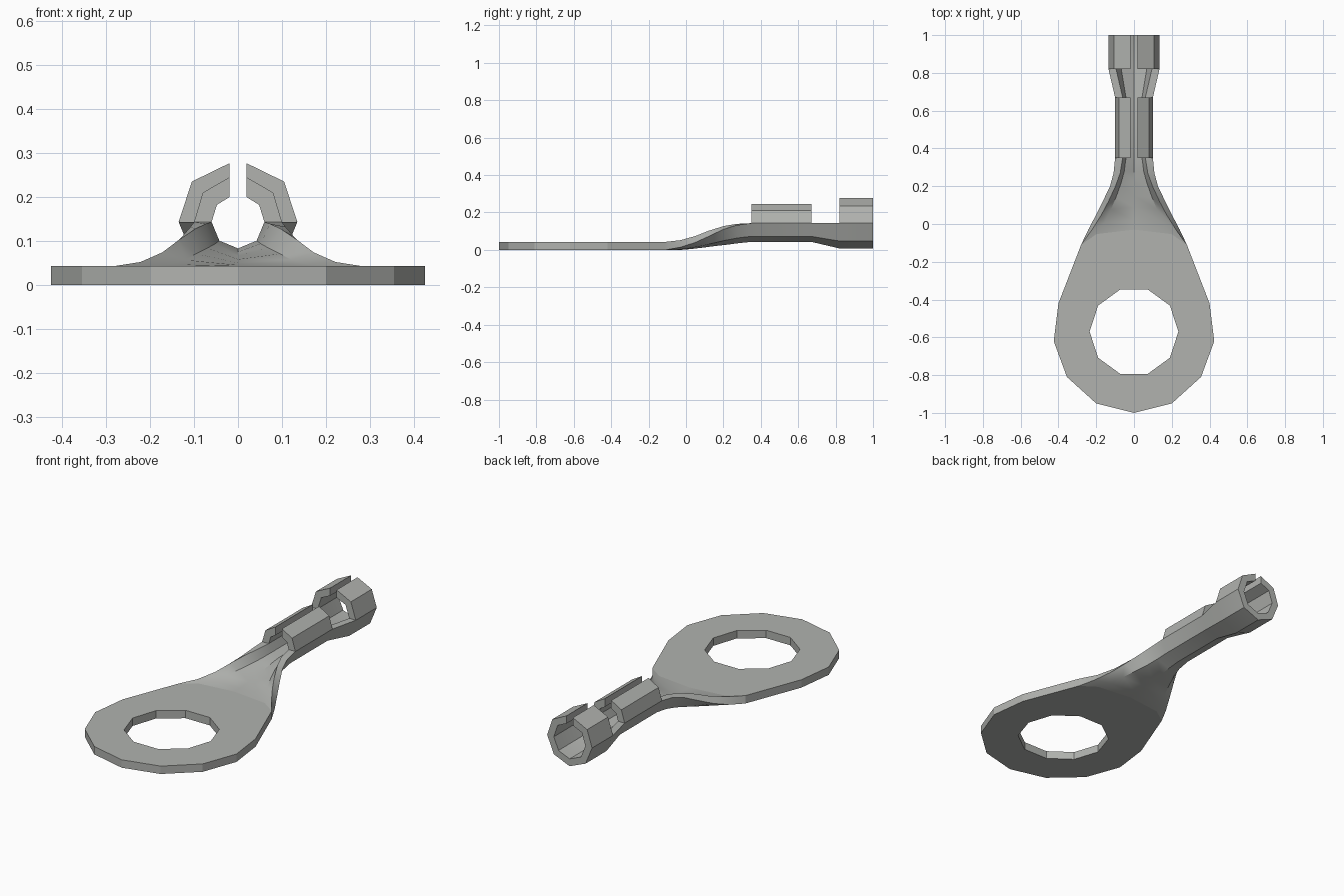
import bpy, bmesh, math

if "Cube" in bpy.data.objects:
    bpy.data.objects.remove(bpy.data.objects["Cube"], do_unlink=True)

# Single grey metal
METAL = (0.44, 0.45, 0.43, 1.0)
metal = bpy.data.materials.new("grey_metal")
metal.use_nodes = True
metal.diffuse_color = METAL
metal.node_tree.nodes["Principled BSDF"].inputs["Base Color"].default_value = METAL

THICK = 0.043     # sheet thickness
RIM = 0.143       # height of the cradle rim
ANGLES = [math.radians(45 * i) for i in range(5)]


def finish(name, bm):
    """Turn a bmesh into a named, coloured object."""
    bmesh.ops.recalc_face_normals(bm, faces=bm.faces)
    mesh = bpy.data.meshes.new(name)
    bm.to_mesh(mesh)
    bm.free()
    mesh.materials.append(metal)
    obj = bpy.data.objects.new(name, mesh)
    bpy.context.collection.objects.link(obj)
    return obj


def loop_edges(bm, points):
    verts = [bm.verts.new((x, y, 0)) for x, y in points]
    return [bm.edges.new((v, verts[(i + 1) % len(verts)])) for i, v in enumerate(verts)]


# Flat ring plate: teardrop outline with a ten-sided hole
side = [(0.28, -0.11), (0.40, -0.42), (0.425, -0.62), (0.355, -0.81), (0.20, -0.95)]
back = [(-0.28 * math.cos(a), -0.11 + 0.08 * math.sin(a)) for a in ANGLES[1:4]]
outline = side + [(0, -1.0)] + [(-x, y) for x, y in reversed(side)] + back
hole = [(0.235 * math.cos(math.tau * i / 10), -0.57 + 0.235 * math.sin(math.tau * i / 10))
        for i in range(10)]
bm = bmesh.new()
edges = loop_edges(bm, outline) + loop_edges(bm, hole)
bmesh.ops.triangle_fill(bm, use_beauty=True, edges=edges, normal=(0, 0, 1))
ext = bmesh.ops.extrude_face_region(bm, geom=bm.faces[:], use_keep_orig=True)
bmesh.ops.translate(bm, vec=(0, 0, THICK),
                    verts=[g for g in ext["geom"] if isinstance(g, bmesh.types.BMVert)])
bmesh.ops.recalc_face_normals(bm, faces=bm.faces)
# The wall where the neck continues is left open
hidden = [f for f in bm.faces if abs(f.normal.z) < 0.5 and all(v.co.y > -0.12 for v in f.verts)]
bmesh.ops.delete(bm, geom=hidden, context='FACES')
finish("ring_plate", bm)

# Neck and open cradle, lofted from flat sheet to half octagon
# edge y, centre y, outer x, outer z, inner x, inner z, bottom z, floor z
stations = [
    (-0.11, -0.03, 0.280, 0.000, 0.280, 0.043, 0.000, 0.043),
    (-0.03, 0.02, 0.242, 0.014, 0.222, 0.052, 0.004, 0.045),
    (0.05, 0.09, 0.200, 0.040, 0.172, 0.074, 0.012, 0.050),
    (0.12, 0.15, 0.165, 0.072, 0.135, 0.102, 0.020, 0.058),
    (0.20, 0.22, 0.127, 0.110, 0.098, 0.127, 0.028, 0.066),
    (0.27, 0.28, 0.108, 0.132, 0.073, 0.139, 0.036, 0.075),
    (0.35, 0.35, 0.100, RIM, 0.060, RIM, 0.043, 0.083),
    (0.67, 0.67, 0.100, RIM, 0.060, RIM, 0.043, 0.083),
    (0.82, 0.82, 0.135, RIM, 0.095, RIM, 0.008, 0.048),
    (1.00, 1.00, 0.135, RIM, 0.095, RIM, 0.008, 0.048),
]
bm = bmesh.new()
rings = []
for ye, yc, xo, zo, xi, zi, zb, zt in stations:
    def arc(x, z, zc):
        return [(-x * math.cos(a), ye + (yc - ye) * math.sin(a), z - (z - zc) * math.sin(a))
                for a in ANGLES]
    rings.append([bm.verts.new(p) for p in arc(xo, zo, zb) + arc(xi, zi, zt)[::-1]])
for r, s in zip(rings, rings[1:]):
    for i in range(10):
        j = (i + 1) % 10
        bm.faces.new((r[i], r[j], s[j], s[i]))
last = rings[-1]
for i in range(4):
    bm.faces.new((last[i], last[i + 1], last[8 - i], last[9 - i]))
neck = finish("neck_and_cradle", bm)
bpy.context.view_layer.objects.active = neck
neck.select_set(True)
bpy.ops.object.shade_smooth_by_angle(angle=math.radians(30))
neck.select_set(False)


def crimp_wings(name, profile, y0, y1):
    """Bent wing extruded along y and mirrored across x."""
    bm = bmesh.new()
    a, b = ([bm.verts.new((x, y, z)) for x, z in profile] for y in (y0, y1))
    n = len(profile)
    for i in range(n):
        j = (i + 1) % n
        bm.faces.new((a[i], a[j], b[j], b[i]))
    for r in (a, b):
        for i in range(n // 2 - 1):
            bm.faces.new((r[i], r[i + 1], r[n - 2 - i], r[n - 1 - i]))
    obj = finish(name, bm)
    obj.modifiers.new("mirror", 'MIRROR').use_mirror_merge = False


# Wire crimp in front, wider insulation crimp at the end
crimp_wings("front_crimp_wings",
            [(0.10, RIM), (0.08, 0.21), (0.019, 0.245),
             (0.019, 0.20), (0.048, 0.182), (0.06, RIM)], 0.35, 0.67)
crimp_wings("rear_crimp_wings",
            [(0.135, RIM), (0.105, 0.235), (0.019, 0.277),
             (0.019, 0.235), (0.073, 0.21), (0.095, RIM)], 0.82, 1.0)
